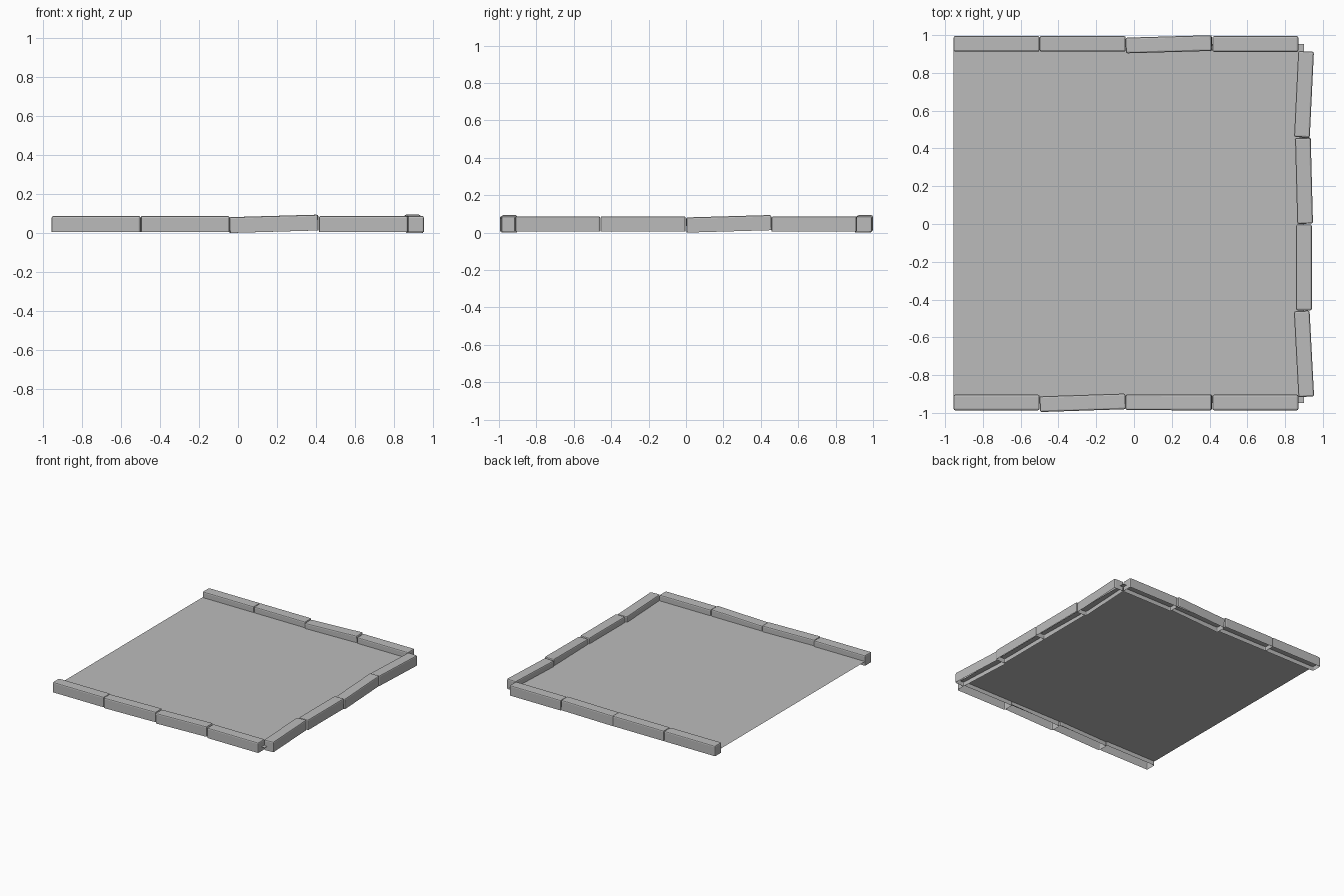
import bpy, bmesh, math
from mathutils import Vector

if "Cube" in bpy.data.objects:
    bpy.data.objects.remove(bpy.data.objects["Cube"])

LEN, WID, HGT, BEV = 0.455, 0.083, 0.081, 0.009
Z = 0.006

stone = bpy.data.materials.new("stone_grey")
stone.diffuse_color = (0.5, 0.5, 0.5, 1)
stone.use_nodes = True
stone.node_tree.nodes["Principled BSDF"].inputs["Base Color"].default_value = stone.diffuse_color

# paved floor, tucked into the kerbs
bpy.ops.mesh.primitive_plane_add(size=1, location=(-0.027, 0.003, 0.04))
floor = bpy.context.object
floor.name = "floor_panel"
floor.scale = (1.856, 1.9, 1)
floor.data.materials.append(stone)


def kerb(name, start, end, z0=Z, z1=Z):
    """Rounded kerb stone, open underneath, running from start to end."""
    a, b = Vector((*start, z0)), Vector((*end, z1))
    d = b - a
    bm = bmesh.new()
    bmesh.ops.create_cube(bm, size=1)
    for v in bm.verts:
        v.co = Vector((v.co.x * LEN, v.co.y * WID, (v.co.z + 0.5) * HGT))
    # round everything except the bottom rim, which stays open
    bmesh.ops.delete(bm, geom=[f for f in bm.faces if f.normal.z < -0.5],
                     context='FACES_ONLY')
    edges = [e for e in bm.edges if not e.is_boundary]
    bmesh.ops.bevel(bm, geom=edges, offset=BEV, segments=2, profile=0.5,
                    affect='EDGES')
    me = bpy.data.meshes.new(name)
    bm.to_mesh(me)
    bm.free()
    me.materials.append(stone)
    ob = bpy.data.objects.new(name, me)
    bpy.context.collection.objects.link(ob)
    ob.location = (a + b) / 2
    ob.rotation_euler = (0, -math.atan2(d.z, d.xy.length), math.atan2(d.y, d.x))


low, high = 0.0, 0.013
starts = [-0.955, -0.499, -0.042, 0.415]

# back row: (y at left end, y at right end, z left, z right)
back = [(0.954, 0.954, Z, Z), (0.954, 0.954, Z, Z),
        (0.945, 0.958, low, high), (0.953, 0.953, Z, Z)]
# front row
front = [(-0.945, -0.945, Z, Z), (-0.954, -0.939, Z, Z),
         (-0.944, -0.945, low, high), (-0.945, -0.945, Z, Z)]
for row, data in (("back", back), ("front", front)):
    for i, (ya, yb, za, zb) in enumerate(data):
        kerb(f"{row}_kerb_{i + 1}", (starts[i], ya), (starts[i] + LEN, yb), za, zb)

# right row: (y start, x at start, x at end, z start, z end)
right = [(-0.915, 0.912, 0.888, Z, Z), (-0.457, 0.9, 0.9, Z, Z),
         (0.003, 0.906, 0.894, low, high), (0.459, 0.889, 0.911, Z, Z)]
for i, (y, xa, xb, za, zb) in enumerate(right):
    kerb(f"right_kerb_{i + 1}", (xa, y), (xb, y + LEN), za, zb)
